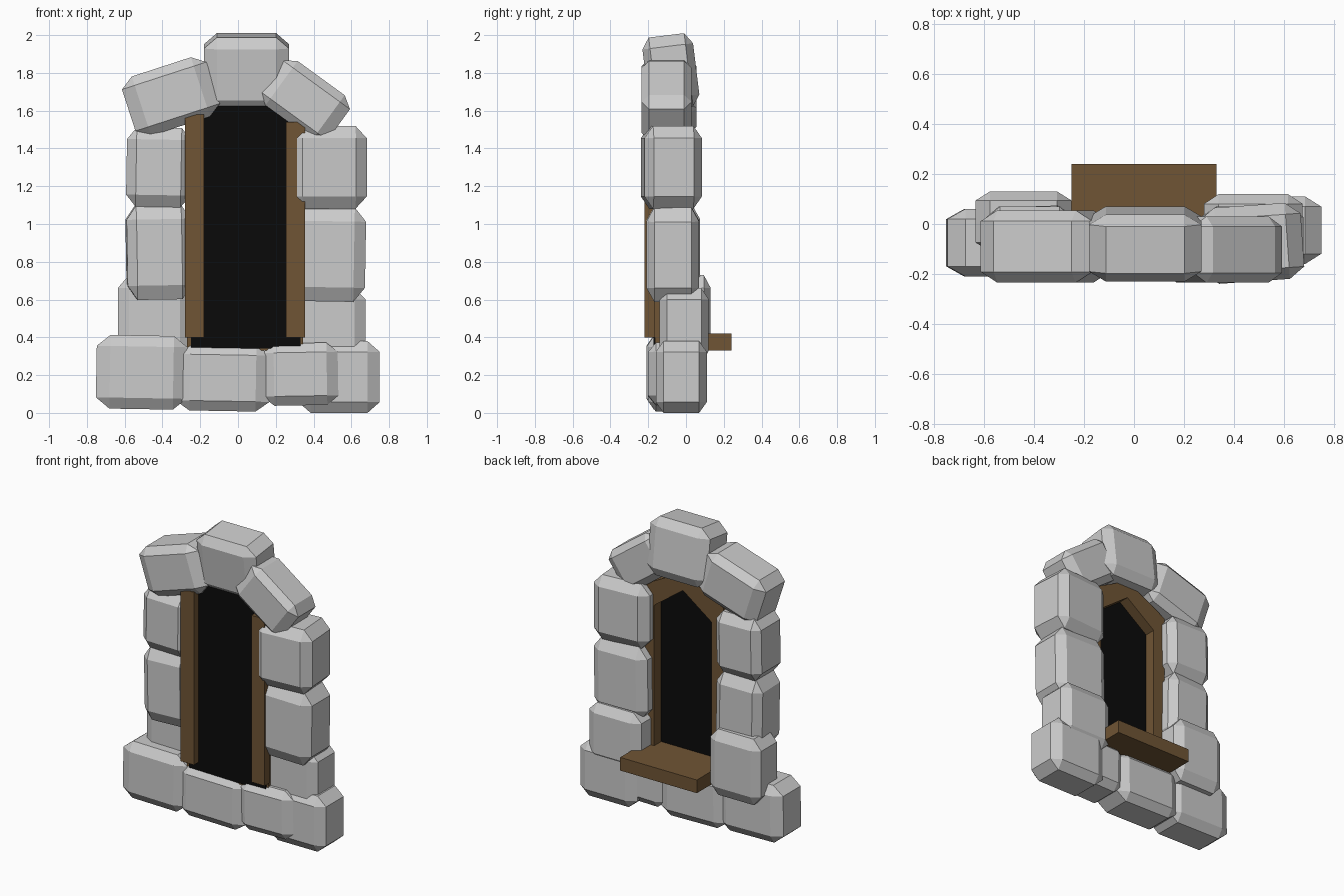
import bpy, bmesh
from math import radians

if "Cube" in bpy.data.objects:
    bpy.data.objects.remove(bpy.data.objects["Cube"])


def material(name, rgb):
    m = bpy.data.materials.new(name)
    m.diffuse_color = (*rgb, 1)
    m.use_nodes = True
    m.node_tree.nodes["Principled BSDF"].inputs["Base Color"].default_value = m.diffuse_color
    return m


wood = material("wood", (0.16, 0.09, 0.035))
dark = material("dark", (0.003, 0.003, 0.003))


def box(name, x, y, z, rot=(0, 0, 0), mat=None, chamfer=0):
    """Box from (min, max) ranges; the chamfer is a share of each side."""
    bpy.ops.mesh.primitive_cube_add(size=1)
    ob = bpy.context.object
    ob.name = name
    ob.location = [(r[0] + r[1]) / 2 for r in (x, y, z)]
    ob.scale = [r[1] - r[0] for r in (x, y, z)]
    ob.rotation_euler = [radians(a) for a in rot]
    if mat:
        ob.data.materials.append(mat)
    if chamfer:
        b = ob.modifiers.new("chamfer", 'BEVEL')
        b.width, b.segments = chamfer, 1
        b.limit_method = 'NONE'
    return ob


def mesh_object(name, bm, mat):
    bmesh.ops.recalc_face_normals(bm, faces=bm.faces)
    me = bpy.data.meshes.new(name)
    bm.to_mesh(me)
    bm.free()
    me.materials.append(mat)
    ob = bpy.data.objects.new(name, me)
    bpy.context.collection.objects.link(ob)


# Stones: name, x range, y range, z range, rotation
stones = [
    ("base_stone_left", (-.75, -.27), (-.21, .06), (.02, .41), (0, 1, 0)),
    ("base_stone_middle", (-.33, .17), (-.20, .07), (.01, .36), (0, 1, 0)),
    ("base_stone_right", (.13, .53), (-.20, .07), (.04, .37), (0, -1, 0)),
    ("base_stone_corner", (.32, .75), (-.16, .11), (0, .38), (0, 0, 0)),
    ("left_stone_low", (-.635, -.25), (-.11, .13), (.28, .73), (0, 0, 0)),
    ("left_stone_mid", (-.59, -.25), (-.21, .07), (.60, 1.10), (0, -1, 2)),
    ("left_stone_high", (-.59, -.25), (-.22, .07), (1.09, 1.51), (0, 1, 0)),
    ("right_stone_low", (.28, .675), (-.14, .12), (.27, .66), (0, 0, 0)),
    ("right_stone_mid", (.27, .675), (-.21, .07), (.59, 1.09), (0, 1, 0)),
    ("right_stone_high", (.27, .675), (-.23, .075), (1.08, 1.52), (0, 0, 4)),
    ("arch_stone_left", (-.59, -.12), (-.235, .055), (1.51, 1.84), (0, -18, 0)),
    ("arch_stone_right", (.135, .575), (-.235, .03), (1.51, 1.80), (0, 36, 0)),
    ("keystone", (-.18, .27), (-.215, .055), (1.61, 2.0), (7, 0, 0)),
]
for name, x, y, z, rot in stones:
    box(name, x, y, z, rot, chamfer=.15)

# Front posts and rear sill
box("front_post_left", (-.28, -.18), (-.22, -.165), (.40, 1.58), mat=wood)
box("front_post_right", (.255, .355), (-.22, -.165), (.40, 1.54), mat=wood)
box("sill", (-.25, .33), (-.165, .24), (.33, .42), mat=wood)


def gable(left, right, bottom, eave, peak):
    mid = (left + right) / 2
    return [(left, bottom), (right, bottom), (right, eave), (mid, peak), (left, eave)]


# Peaked wooden frame around the opening
outer = gable(-.27, .345, .34, 1.50, 1.66)
inner = gable(-.18, .255, .40, 1.38, 1.54)
bm = bmesh.new()
loops = [[bm.verts.new((x, y, z)) for x, z in prof]
         for prof, y in ((outer, -.165), (outer, -.02), (inner, -.02), (inner, -.165))]
for a, b in zip(loops, loops[1:] + loops[:1]):
    for i in range(5):
        j = (i + 1) % 5
        bm.faces.new((a[i], a[j], b[j], b[i]))
mesh_object("window_frame", bm, wood)

# Dark backing: wide front sheet and the pane set into the frame
box("dark_front_panel", (-.25, .33), (-.172, -.16), (.34, 1.64), mat=dark)
bm = bmesh.new()
bm.faces.new([bm.verts.new((x, -.095, z)) for x, z in inner])
solid = bmesh.ops.extrude_face_region(bm, geom=bm.faces[:])
bmesh.ops.translate(bm, vec=(0, -.065, 0),
                    verts=[v for v in solid["geom"] if isinstance(v, bmesh.types.BMVert)])
mesh_object("dark_pane", bm, dark)
